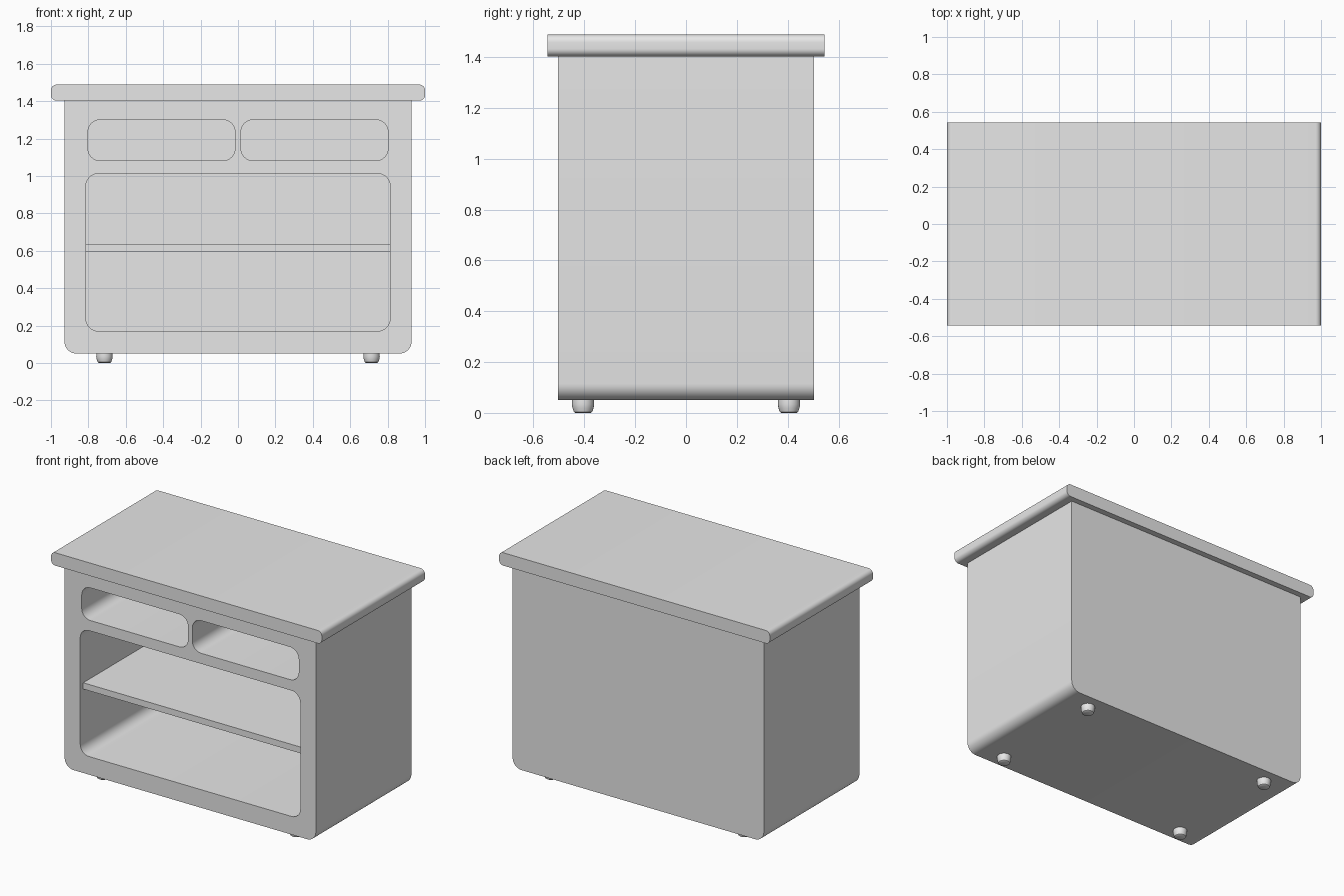
import bpy
import bmesh
from math import pi, cos, sin, radians

cube = bpy.data.objects.get("Cube")
if cube:
    bpy.data.objects.remove(cube, do_unlink=True)

grey = bpy.data.materials.new("plain grey")
grey.use_nodes = True
grey.diffuse_color = (0.8, 0.8, 0.8, 1)
grey.node_tree.nodes["Principled BSDF"].inputs["Base Color"].default_value = (0.8, 0.8, 0.8, 1)


def finish(name, bm):
    bmesh.ops.recalc_face_normals(bm, faces=bm.faces)
    mesh = bpy.data.meshes.new(name)
    bm.to_mesh(mesh)
    bm.free()
    mesh.materials.append(grey)
    obj = bpy.data.objects.new(name, mesh)
    bpy.context.collection.objects.link(obj)
    return obj


def smooth(obj):
    bpy.ops.object.select_all(action="DESELECT")
    obj.select_set(True)
    bpy.context.view_layer.objects.active = obj
    bpy.ops.object.shade_smooth_by_angle(angle=radians(35))


def slab(name, x, y, z, bottom_r=0.0, top_r=0.0, steps=8):
    """Rounded rectangle in x and z, extruded along y."""
    corners = [(x[1], z[1], -1, -1, top_r), (x[0], z[1], 1, -1, top_r),
               (x[0], z[0], 1, 1, bottom_r), (x[1], z[0], -1, 1, bottom_r)]
    bm = bmesh.new()
    ring = []
    for i, (cx, cz, sx, sz, r) in enumerate(corners):
        for k in range(steps + 1 if r else 1):
            a = (i + k / steps) * pi / 2
            px = cx + sx * r + r * cos(a)
            pz = cz + sz * r + r * sin(a)
            ring.append(bm.verts.new((px, y[0], pz)))
    face = bm.faces.new(ring)
    extruded = bmesh.ops.extrude_face_region(bm, geom=[face])["geom"]
    moved = [v for v in extruded if isinstance(v, bmesh.types.BMVert)]
    bmesh.ops.translate(bm, verts=moved, vec=(0, y[1] - y[0], 0))
    return finish(name, bm)


def carve(obj, cutter):
    mod = obj.modifiers.new("opening", "BOOLEAN")
    mod.operation = "DIFFERENCE"
    mod.solver = "EXACT"
    mod.object = cutter
    cutter.hide_render = True
    bpy.context.view_layer.objects.active = obj
    bpy.ops.object.modifier_apply(modifier=mod.name)
    bpy.data.objects.remove(cutter, do_unlink=True)


# Cabinet body with two upper cubbies and one large lower compartment
body = slab("cabinet_body", (-0.928, 0.928), (-0.504, 0.504), (0.05, 1.403), bottom_r=0.065)
pocket = (-0.6, 0.45)
for x in ((-0.802, -0.016), (0.016, 0.802)):
    carve(body, slab("cubby_cutter", x, pocket, (1.082, 1.3), 0.064, 0.064))
carve(body, slab("compartment_cutter", (-0.813, 0.813), pocket, (0.171, 1.012), 0.065, 0.065))
smooth(body)

# Shelf across the compartment, set slightly back and let into the walls
slab("shelf", (-0.82, 0.82), (-0.472, 0.46), (0.592, 0.634))

# Overhanging worktop with rounded ends
smooth(slab("worktop", (-1, 1), (-0.544, 0.544), (1.402, 1.488), 0.03, 0.03))

# Four short rounded feet, turned from a profile
foot_profile = [(0, 0), (0.03, 0), (0.036, 0.004), (0.041, 0.018),
                (0.044, 0.034), (0.043, 0.052), (0, 0.052)]
for side, sx in (("right", -1), ("left", 1)):
    for end, sy in (("front", -1), ("back", 1)):
        bm = bmesh.new()
        verts = [bm.verts.new((r, 0, z)) for r, z in foot_profile]
        edges = [bm.edges.new(pair) for pair in zip(verts, verts[1:])]
        bmesh.ops.spin(bm, geom=verts + edges, cent=(0, 0, 0), axis=(0, 0, 1),
                       angle=2 * pi, steps=24)
        bmesh.ops.remove_doubles(bm, verts=bm.verts, dist=0.0005)
        foot = finish(f"{end}_{side}_foot", bm)
        foot.location = (sx * 0.714, sy * 0.405, 0)
        smooth(foot)
